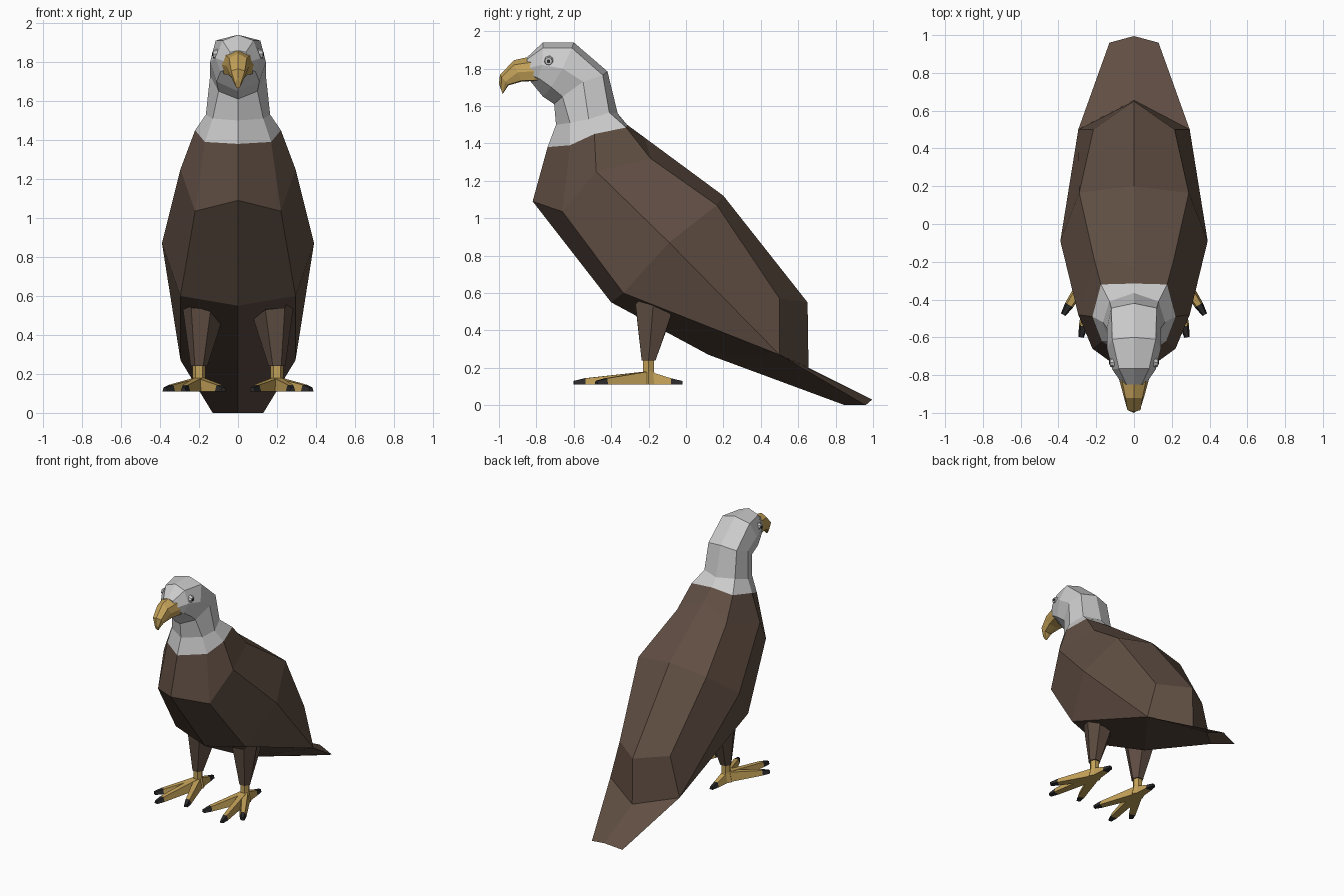
import bpy, bmesh, math
from mathutils import Vector

if "Cube" in bpy.data.objects:
    bpy.data.objects.remove(bpy.data.objects["Cube"])


def material(name, rgb):
    m = bpy.data.materials.new(name)
    m.diffuse_color = (*rgb, 1)
    m.use_nodes = True
    m.node_tree.nodes["Principled BSDF"].inputs["Base Color"].default_value = m.diffuse_color
    return m


BROWN = material("brown_feathers", (0.115, 0.075, 0.055))
GOLD = material("gold_skin", (0.55, 0.36, 0.10))
BLACK = material("black_horn", (0.025, 0.023, 0.023))


def loft(name, rings, mat=None):
    """Skin closed rings; coincident points are shared so quads may collapse."""
    bm, shared = bmesh.new(), {}

    def vert(p):
        key = tuple(round(c, 4) for c in p)
        if key not in shared:
            shared[key] = bm.verts.new(key)
        return shared[key]

    def face(vs):
        vs = list(dict.fromkeys(vs))
        if len(vs) > 2 and not bm.faces.get(vs):
            bm.faces.new(vs)

    rows = [[vert(p) for p in r] for r in rings]
    for a, b in zip(rows, rows[1:]):
        n = len(a)
        for i in range(n):
            j = (i + 1) % n
            face([a[i], a[j], b[j], b[i]])
    face(rows[0])
    face(rows[-1])
    bmesh.ops.recalc_face_normals(bm, faces=bm.faces)
    me = bpy.data.meshes.new(name)
    bm.to_mesh(me)
    bm.free()
    ob = bpy.data.objects.new(name, me)
    bpy.context.collection.objects.link(ob)
    if mat:
        me.materials.append(mat)
    return ob


def whole(half):
    """Complete a half ring by mirroring it in x."""
    return list(half) + [(-x, y, z) for x, y, z in reversed(half[1:-1])]


# Body and tail: half rings from breast to back
collar = [(0, -.74, 1.38), (.17, -.62, 1.39), (.22, -.49, 1.45), (.175, -.32, 1.485), (0, -.315, 1.5)]
shoulder = [(0, -.82, 1.09), (.22, -.66, 1.035), (.295, -.48, 1.25), (.21, -.19, 1.32), (0, -.22, 1.43)]
waist = [(0, -.40, .55), (.295, -.335, .60), (.39, -.09, .87), (.29, .165, 1.07), (0, .20, 1.12)]
vent, hip, tip = (0, .12, .27), (.295, .50, .27), (.13, .96, 0)
rump = [vent, hip, hip, (.215, .50, .57), (0, .65, .55)]
tail_root = [vent, hip, hip, hip, (0, .655, .20)]
tail_end = [(0, .85, 0), tip, tip, tip, (0, .995, .03)]
loft("body", [whole(r) for r in (collar, shoulder, waist, rump, tail_root, tail_end)], BROWN)

# Neck and head
nape = [(0, -.695, 1.50), (.13, -.62, 1.51), (.165, -.52, 1.53), (.13, -.41, 1.565), (0, -.365, 1.56)]
cheek = [(0, -.705, 1.61), (.10, -.66, 1.65), (.143, -.55, 1.73), (.12, -.445, 1.765), (0, -.42, 1.785)]
crown = [(0, -.765, 1.65), (.11, -.72, 1.70), (.143, -.66, 1.80), (.115, -.61, 1.91), (0, -.60, 1.94)]
brow = [(0, -.83, 1.73), (.09, -.79, 1.75), (.115, -.77, 1.82), (.08, -.765, 1.91), (0, -.765, 1.94)]
face_front = [(0, -.84, 1.75), (.05, -.85, 1.77), (.06, -.85, 1.80), (.04, -.85, 1.85), (0, -.85, 1.86)]
loft("head", [whole(r) for r in (collar, nape, cheek, crown, brow, face_front)])

# Hooked beak
gape = [(0, -.83, 1.865), (.065, -.82, 1.835), (.10, -.745, 1.79), (.085, -.75, 1.74), (0, -.79, 1.735)]
bridge = [(0, -.92, 1.845), (.045, -.92, 1.82), (.058, -.90, 1.78), (.05, -.88, 1.735), (0, -.88, 1.73)]
hook = [(0, -.995, 1.765), (.035, -.985, 1.755), (.038, -.965, 1.73), (.03, -.95, 1.715), (0, -.95, 1.71)]
point = [(0, -1, 1.72), (.015, -.99, 1.69), (.01, -.98, 1.67), (.005, -.98, 1.667), (0, -.98, 1.665)]
loft("beak", [whole(r) for r in (gape, bridge, hook, point)], GOLD)


def circle(c, r, n):
    return [(c[0] + r * math.cos(2 * math.pi * i / n),
             c[1] + r * math.sin(2 * math.pi * i / n), c[2]) for i in range(n)]


def side_disc(c, r, n=8):
    return [(c[0], c[1] + r * math.cos(2 * math.pi * i / n),
             c[2] + r * math.sin(2 * math.pi * i / n)) for i in range(n)]


def toe_section(root, end, t, w, h):
    """Rectangular cross-section at fraction t along a toe."""
    d = (end - root).normalized()
    side = Vector((-d.y, d.x, 0)) * w
    p = root.lerp(end, t)
    up = Vector((0, 0, h))
    return [p - side, p + side, p + side * .6 + up, p - side * .6 + up]


# Thigh top rim, clockwise around the leg to match the ankle hexagon
thigh_top = [(.30, -.165, .66), (.25, -.08, .48), (.15, -.08, .47),
             (.08, -.17, .48), (.14, -.27, .53), (.24, -.27, .54)]
toes = {"inner_toe": (.075, -.53), "middle_toe": (.28, -.60),
        "outer_toe": (.375, -.48), "hind_toe": (.20, -.02)}

for s, label in ((1, "right"), (-1, "left")):
    def flip(ring):
        return [(s * p[0], p[1], p[2]) for p in ring]

    # Eyes
    loft(label + "_eye", [flip(side_disc((.10, -.73, 1.84), .03)),
                          flip(side_disc((.128, -.735, 1.84), .02))])
    loft(label + "_pupil", [flip(side_disc((.11, -.735, 1.84), .011)),
                            flip(side_disc((.133, -.735, 1.84), .009))], BLACK)
    # Legs
    loft(label + "_thigh", [flip(thigh_top), flip(circle((.20, -.2, .24), .043, 6))], BROWN)
    loft(label + "_shank", [flip(circle((.20, -.2, .26), .034, 6)),
                            flip(circle((.20, -.2, .18), .034, 6)),
                            flip(circle((.20, -.2, .11), .05, 6))], GOLD)
    # Toes with claws
    for toe, (x, y) in toes.items():
        root, end = Vector((.20, -.2, .11)), Vector((x, y, .11))
        split = 1 - .06 / (end - root).length
        a = toe_section(root, end, 0, .036, .072)
        b = toe_section(root, end, split, .024, .034)
        c = toe_section(root, end, 1, .014, .02)
        loft(f"{label}_{toe}", [flip(a), flip(b)], GOLD)
        loft(f"{label}_{toe}_claw", [flip(b), flip(c)], BLACK)
